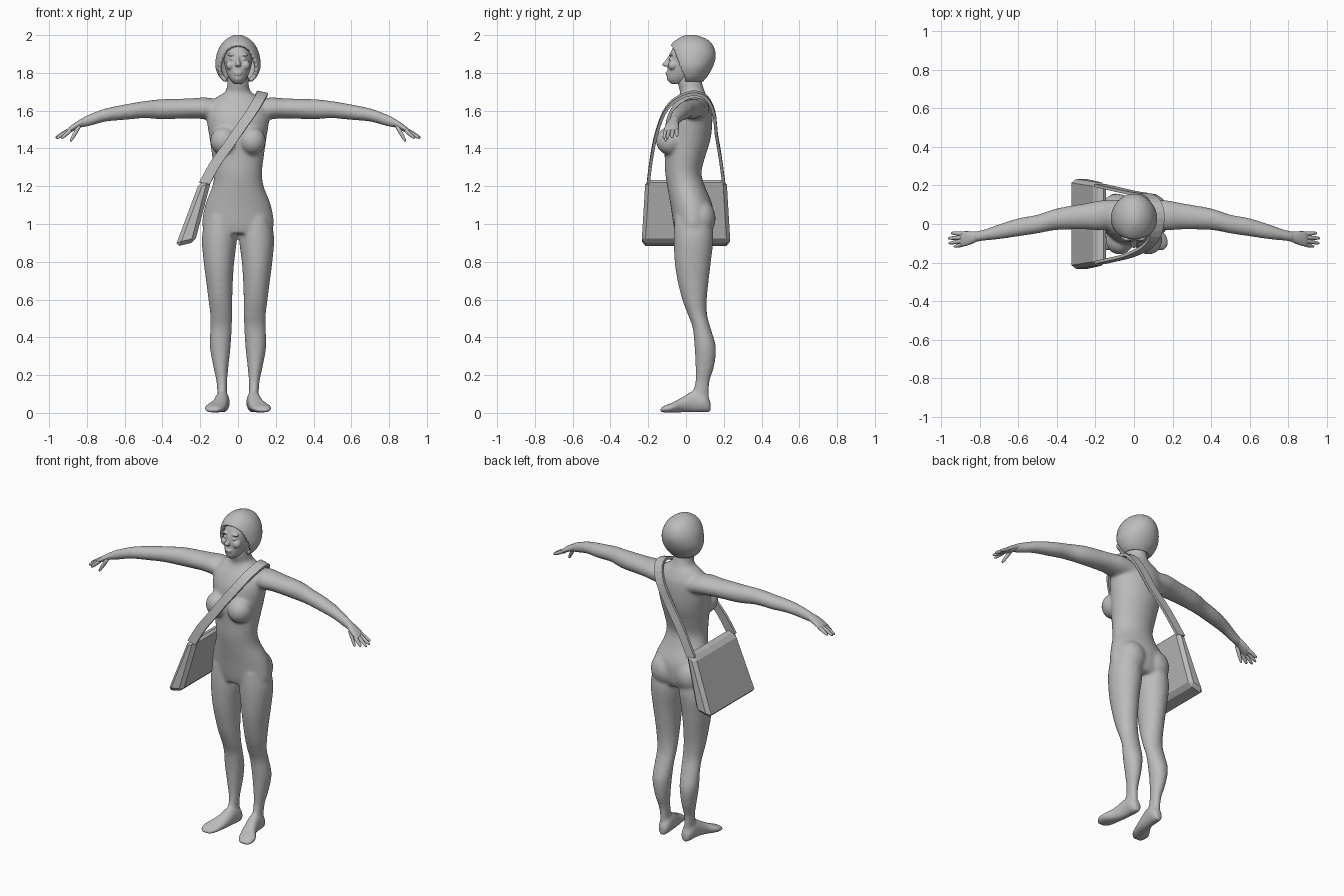
import bpy, bmesh, math
from mathutils import Vector, Matrix

if "Cube" in bpy.data.objects:
    bpy.data.objects.remove(bpy.data.objects["Cube"])

X, Y, Z = Vector((1, 0, 0)), Vector((0, 1, 0)), Vector((0, 0, 1))
grey = bpy.data.materials.new("plain grey")
grey.diffuse_color = (0.5, 0.5, 0.5, 1)
grey.use_nodes = True
grey.node_tree.nodes["Principled BSDF"].inputs["Base Color"].default_value = grey.diffuse_color


def spline(rows, steps):
    """Catmull-Rom interpolation through rows of numbers."""
    out = []
    for i in range(len(rows) - 1):
        a, b, c, d = (rows[max(0, min(len(rows) - 1, i + k))] for k in (-1, 0, 1, 2))
        for s in range(steps):
            t = s / steps
            out.append([0.5 * (2 * q + (r - p) * t + (2 * p - 5 * q + 4 * r - w) * t * t
                               + (3 * q - p - 3 * r + w) * t ** 3)
                        for p, q, r, w in zip(a, b, c, d)])
    return out + [list(rows[-1])]


def loft(bm, rows, u, v, steps=5, seg=32, start_cap=True):
    """Skin elliptical rings given as (x, y, z, radius u, radius v)."""
    rings = []
    for x, y, z, a, b in spline(rows, steps):
        rings.append([bm.verts.new(Vector((x, y, z))
                      + u * (max(a, 0.002) * math.cos(2 * math.pi * k / seg))
                      + v * (max(b, 0.002) * math.sin(2 * math.pi * k / seg))) for k in range(seg)])
    for r, s in zip(rings, rings[1:]):
        for k in range(seg):
            n = (k + 1) % seg
            bm.faces.new((r[k], r[n], s[n], s[k]))
    if start_cap:
        bm.faces.new(rings[0])
    bm.faces.new(rings[-1])


def upright(rows):
    """(z, half width, front y, back y) to ring rows."""
    return [(0, (f + b) / 2, z, w, (b - f) / 2) for z, w, f, b in rows]


def ball(bm, pos, size):
    bmesh.ops.create_uvsphere(bm, u_segments=24, v_segments=16, radius=1,
                              matrix=Matrix.Translation(pos) @ Matrix.Diagonal((*size, 1)))


def mirror_copy(bm):
    """Duplicate everything across x = 0."""
    new = bmesh.ops.duplicate(bm, geom=bm.verts[:] + bm.edges[:] + bm.faces[:])["geom"]
    for e in new:
        if isinstance(e, bmesh.types.BMVert):
            e.co.x = -e.co.x


def finish(bm, name, smooth=True, voxel=0, soften=0):
    bmesh.ops.recalc_face_normals(bm, faces=bm.faces[:])
    for f in bm.faces:
        f.smooth = smooth
    me = bpy.data.meshes.new(name)
    bm.to_mesh(me)
    bm.free()
    ob = bpy.data.objects.new(name, me)
    bpy.context.collection.objects.link(ob)
    me.materials.append(grey)
    if voxel:
        m = ob.modifiers.new("merge", "REMESH")
        m.mode, m.voxel_size, m.use_smooth_shade = "VOXEL", voxel, True
    if soften:
        m = ob.modifiers.new("soften", "SMOOTH")
        m.factor, m.iterations = 0.5, soften
    return ob


# Body: limbs on one side, mirrored, then torso, merged into one skin
bm = bmesh.new()
leg = [(1.04, .02, .17, -.06, .13), (.93, .006, .191, -.065, .145), (.8, .02, .182, -.06, .132),
       (.7, .027, .169, -.045, .12), (.6, .03, .157, -.02, .11), (.52, .03, .147, .01, .112),
       (.45, .033, .147, .035, .13), (.35, .039, .149, .045, .158), (.25, .05, .132, .05, .15),
       (.17, .057, .115, .05, .126), (.1, .058, .109, .035, .122), (.04, .055, .105, .03, .125)]
loft(bm, [((i + o) / 2, (f + b) / 2, z, (o - i) / 2, (b - f) / 2) for z, i, o, f, b in leg], X, Y)
foot = [(.13, .078, .02, .06), (.1, .08, .036, .1), (.04, .084, .037, .115), (-.02, .097, .043, .082),
        (-.07, .119, .055, .054), (-.11, .128, .05, .038), (-.135, .13, .03, .024)]
loft(bm, [(x, y, h / 2 + .002, w, h / 2) for y, x, w, h in foot], X, Z)
arm = [(.08, .055, 1.60, .07, .055), (.17, .045, 1.612, .078, .058), (.25, .04, 1.612, .068, .053),
       (.4, .025, 1.608, .056, .053), (.5, .0, 1.605, .049, .045), (.6, -.017, 1.592, .047, .041),
       (.7, -.04, 1.577, .039, .035), (.78, -.058, 1.552, .029, .032), (.835, -.068, 1.533, .028, .025)]
loft(bm, arm, Y, Z)
ball(bm, (.075, -.085, 1.44), (.072, .074, .075))
ball(bm, (.085, .075, 1.03), (.09, .082, .1))
mirror_copy(bm)
torso = [(.95, .17, -.055, .12), (1.0, .19, -.067, .14), (1.1, .174, -.082, .14), (1.2, .136, -.1, .1),
         (1.27, .127, -.11, .082), (1.35, .136, -.113, .1), (1.45, .15, -.115, .13),
         (1.55, .165, -.105, .14), (1.62, .16, -.075, .135), (1.67, .115, -.04, .115),
         (1.7, .068, -.032, .1), (1.75, .056, -.045, .085), (1.82, .055, -.04, .08)]
loft(bm, upright(torso), X, Y)
finish(bm, "body", voxel=.009, soften=8)

# Hands: palm, four fingers and a thumb
bm = bmesh.new()
loft(bm, [(.81, -.064, 1.543, .024, .024), (.85, -.072, 1.524, .034, .021),
          (.885, -.077, 1.503, .039, .017), (.905, -.079, 1.491, .034, .011)], Y, Z, 4, 20)
digits = [((.885, -.106, 1.498), (.935, -.117, 1.453)), ((.89, -.088, 1.498), (.962, -.1, 1.453)),
          ((.89, -.07, 1.5), (.966, -.074, 1.457)), ((.885, -.052, 1.5), (.95, -.047, 1.466)),
          ((.84, -.092, 1.52), (.887, -.108, 1.437))]
for a, b in digits:
    a, b = Vector(a), Vector(b)
    side = (b - a).cross(Y).normalized()
    rows = [(*a.lerp(b, t), r, r) for t, r in ((0, .011), (.35, .011), (.75, .009), (.95, .006), (1, .002))]
    loft(bm, rows, Y, side, 2, 10)
mirror_copy(bm)
finish(bm, "hands")

# Head with simple facial forms
bm = bmesh.new()
face_side = ((.03, -.077, 1.897), (.027, .012, .009)), ((.031, -.08, 1.872), (.014, .011, .007)), \
            ((.04, -.07, 1.84), (.025, .025, .025))
for pos, size in face_side:
    ball(bm, pos, size)
mirror_copy(bm)
loft(bm, upright([(1.742, .022, -.08, 0), (1.765, .042, -.1, .04), (1.8, .06, -.1, .08),
                  (1.85, .073, -.095, .11), (1.9, .077, -.085, .12), (1.95, .062, -.058, .11),
                  (1.975, .035, -.02, .07)]), X, Y)
loft(bm, [(0, -.08, 1.892, .008, .012), (0, -.092, 1.868, .009, .016),
          (0, -.1, 1.845, .016, .027), (0, -.097, 1.833, .012, .016)], X, Y, 4, 16)
ball(bm, (0, -.097, 1.801), (.024, .012, .006))
ball(bm, (0, -.096, 1.791), (.021, .012, .006))
finish(bm, "head", voxel=.004, soften=4)

# Hair: bobbed shell with the face opening cut away
bm = bmesh.new()
loft(bm, upright([(1.752, .072, -.05, .088), (1.78, .1, -.07, .113), (1.83, .12, -.085, .142),
                  (1.88, .117, -.092, .157), (1.92, .106, -.09, .154), (1.955, .086, -.075, .137),
                  (1.98, .06, -.045, .107), (1.997, .028, -.01, .062), (2.002, .004, .02, .03)]),
     X, Y, 6, 72, start_cap=False)
opening = []
for f in bm.faces:
    c = f.calc_center_median()
    if c.z < 1.945 - 6 * c.x ** 2 and c.y < -.058 + (1.9 - c.z) * .38:
        opening.append(f)
bmesh.ops.delete(bm, geom=opening, context="FACES")
hair = finish(bm, "hair", soften=6)
m = hair.modifiers.new("thickness", "SOLIDIFY")
m.thickness, m.offset = .02, -1

# Bag: leaning tapered slab with chamfered edges
bm = bmesh.new()
bmesh.ops.create_cube(bm, size=2)
for v in bm.verts:
    sx, sy, sz = v.co
    if sz > 0:
        v.co = (-.173 + .033 * sx, .215 * sy, 1.228 + .01 * sx)
    else:
        v.co = (-.28 + .052 * sx, .235 * sy, .892 + .012 * sx)
bmesh.ops.bevel(bm, geom=bm.edges[:], offset=.02, offset_type="OFFSET", segments=1,
                profile=.5, affect="EDGES")
finish(bm, "bag", smooth=False)

# Strap: band from the bag, across the chest, over the shoulder and down the back
bm = bmesh.new()
path = [(-.178, -.2, 1.215), (-.12, -.187, 1.32), (-.055, -.172, 1.41), (0, -.153, 1.49),
        (.07, -.115, 1.59), (.11, -.06, 1.655), (.13, .03, 1.692), (.115, .105, 1.672),
        (.07, .147, 1.59), (0, .16, 1.48), (-.09, .18, 1.36), (-.178, .2, 1.215)]
half = Vector((.0275, 0, -.006))
pairs = [(bm.verts.new(Vector(p) - half), bm.verts.new(Vector(p) + half)) for p in spline(path, 3)]
for (a, b), (c, d) in zip(pairs, pairs[1:]):
    bm.faces.new((a, b, d, c))
strap = finish(bm, "strap", smooth=False)
m = strap.modifiers.new("thickness", "SOLIDIFY")
m.thickness, m.offset = .016, 0
